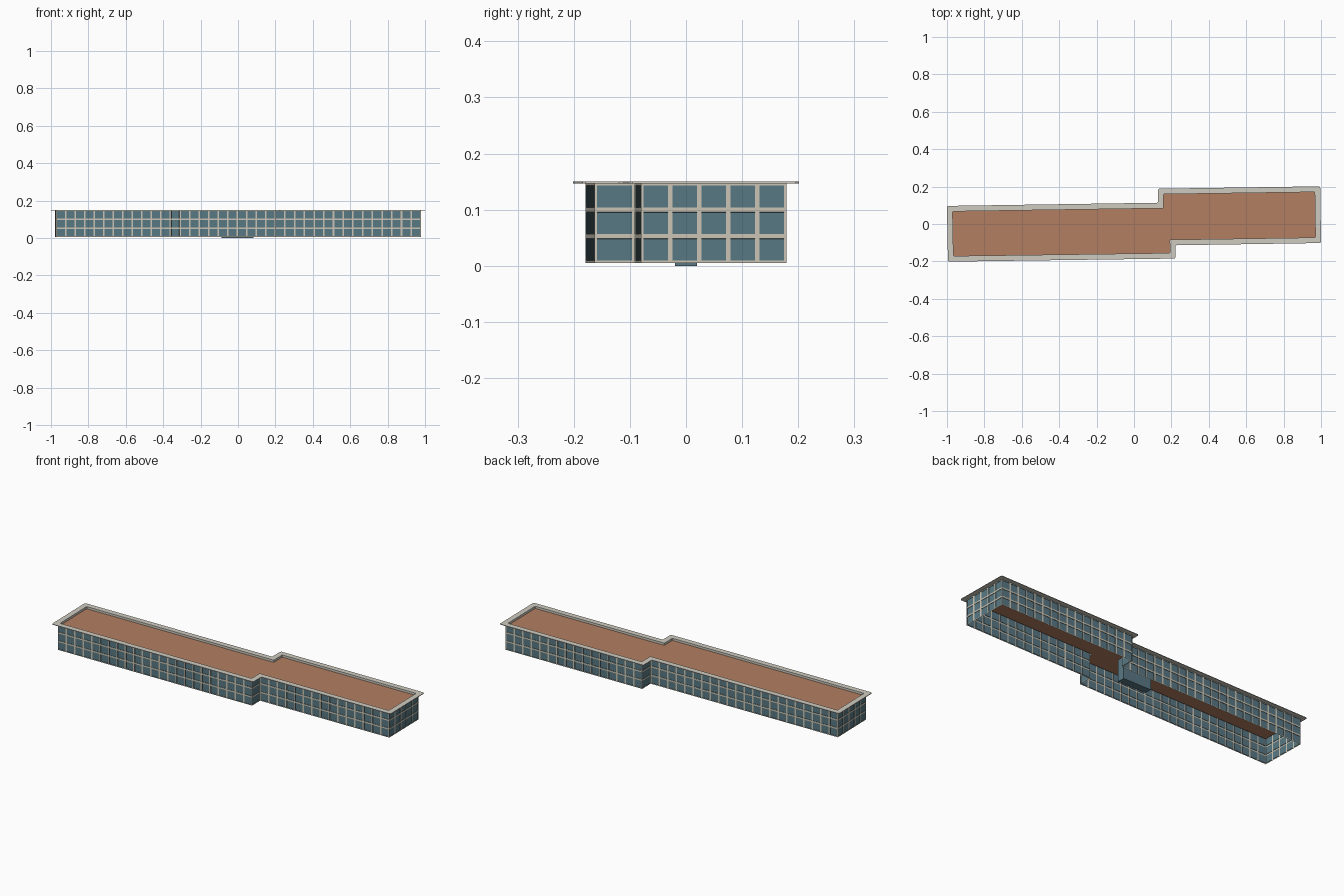
import bpy, bmesh
from mathutils import Vector

if "Cube" in bpy.data.objects:
    bpy.data.objects.remove(bpy.data.objects["Cube"])

# Counter-clockwise wall footprint: two offset wings
PLAN = [Vector(p) for p in [(-0.973, -0.179), (0.200, -0.163), (0.199, -0.092), (0.978, -0.080),
                            (0.974, 0.179), (0.150, 0.167), (0.151, 0.092), (-0.978, 0.075)]]
Z0, Z1, FLOORS, BAY = 0.005, 0.147, 3, 0.0516
ROOF_Z, TOP_Z = 0.138, 0.150


def material(name, rgb):
    m = bpy.data.materials.new(name)
    m.diffuse_color = (*rgb, 1)
    m.use_nodes = True
    m.node_tree.nodes["Principled BSDF"].inputs["Base Color"].default_value = m.diffuse_color
    return m


CREAM = material("cream_frame", (0.60, 0.56, 0.46))
TRIM = material("pale_trim", (0.62, 0.60, 0.53))
GLASS = material("blue_glass", (0.10, 0.19, 0.23))
CLAY = material("clay_roof", (0.45, 0.21, 0.12))


def finish(bm, name, mats):
    me = bpy.data.meshes.new(name)
    bm.to_mesh(me)
    bm.free()
    for m in mats:
        me.materials.append(m)
    ob = bpy.data.objects.new(name, me)
    bpy.context.collection.objects.link(ob)
    return ob


def outline(offset, cut):
    """Footprint moved outward by offset, with each corner chamfered by cut."""
    pts, n = [], len(PLAN)
    for i, p in enumerate(PLAN):
        a = (p - PLAN[i - 1]).normalized()
        b = (PLAN[(i + 1) % n] - p).normalized()
        na, nb = Vector((a.y, -a.x)), Vector((b.y, -b.x))
        q = p + (na + nb) * offset / (1 + na.dot(nb))
        pts += [q - a * cut, q + b * cut]
    return pts


def loop(bm, pts, z):
    return [bm.verts.new((p.x, p.y, z)) for p in pts]


def band(bm, lo, hi):
    n = len(lo)
    for i in range(n):
        j = (i + 1) % n
        bm.faces.new((lo[i], lo[j], hi[j], hi[i]))


# Facades: a grid of bays, each inset to form a recessed window
bm = bmesh.new()
ring = []
for i, p in enumerate(PLAN):
    q = PLAN[(i + 1) % len(PLAN)]
    bays = max(1, round((q - p).length / BAY))
    ring += [p.lerp(q, k / bays) for k in range(bays)]
levels = [loop(bm, ring, Z0 + (Z1 - Z0) * k / FLOORS) for k in range(FLOORS + 1)]
for lo, hi in zip(levels, levels[1:]):
    band(bm, lo, hi)
bm.normal_update()
panes = bm.faces[:]
bmesh.ops.inset_individual(bm, faces=panes, thickness=0.0058, depth=0)
for f in panes:
    f.material_index = 1
bmesh.ops.inset_individual(bm, faces=panes, thickness=0.0002, depth=-0.002)
finish(bm, "windowed_walls", [CREAM, GLASS])

# Overhanging eave with a parapet lip dropping to the roof
bm = bmesh.new()
outer, inner = outline(0.022, 0.006), outline(-0.008, 0.003)
rings = [loop(bm, outline(0, 0.001), Z1), loop(bm, outer, Z1), loop(bm, outer, TOP_Z),
         loop(bm, inner, TOP_Z), loop(bm, inner, ROOF_Z)]
for a, b in zip(rings, rings[1:]):
    band(bm, a, b)
finish(bm, "eave_trim", [TRIM])

# Flat sunken roof
bm = bmesh.new()
bm.faces.new(loop(bm, inner, ROOF_Z))
finish(bm, "flat_roof", [CLAY])

# Inner core block standing on the ground
bm = bmesh.new()
bmesh.ops.create_cube(bm, size=1)
bmesh.ops.scale(bm, vec=(0.17, 0.04, 0.12), verts=bm.verts)
bmesh.ops.translate(bm, vec=(-0.003, 0, 0.06), verts=bm.verts)
finish(bm, "inner_core", [GLASS])
